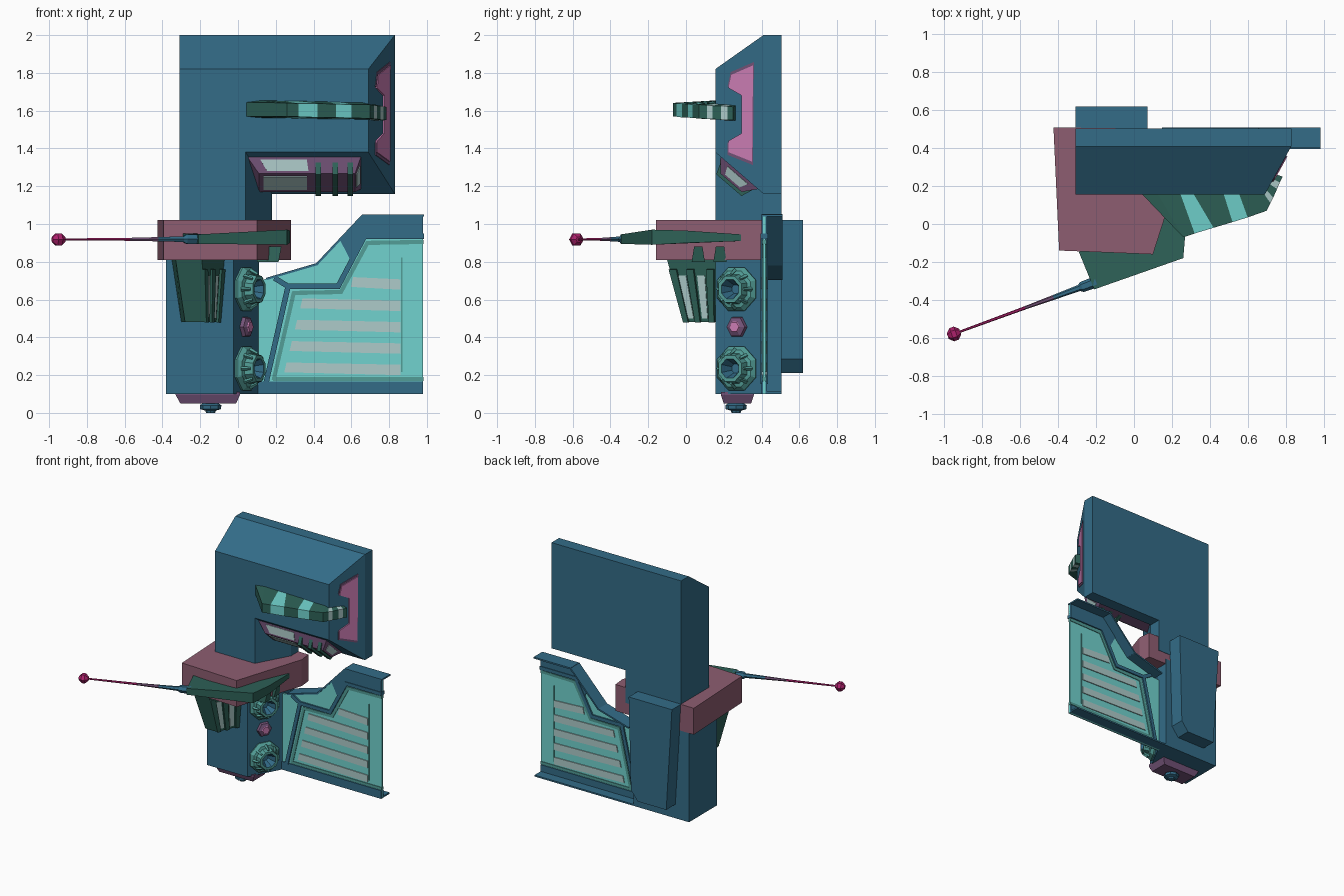
import bpy, bmesh, math
from mathutils import Vector as V

if "Cube" in bpy.data.objects:
    bpy.data.objects.remove(bpy.data.objects["Cube"])

def material(name, *rgb):
    m = bpy.data.materials.new(name)
    m.use_nodes = True
    m.diffuse_color = (*rgb, 1)
    m.node_tree.nodes["Principled BSDF"].inputs["Base Color"].default_value = (*rgb, 1)
    return m

BLUE = material("steel blue", .033, .15, .245)
MAUVE = material("mauve", .27, .11, .165)
GREEN = material("dark green", .027, .12, .095)
TEAL = material("bright teal", .165, .65, .62)
SEA = material("sea green", .085, .34, .31)
PURPLE = material("dusky purple", .17, .085, .185)
PINK = material("pink", .62, .21, .47)
GREY = material("pale grey", .42, .6, .59)
MAGENTA = material("magenta", .42, .015, .15)

def build(name, parts, *mats, bands=()):
    """Each part is a list of rings lofted into a closed solid; bands colours the loft steps."""
    bm = bmesh.new()
    for rings in parts:
        vs = [[bm.verts.new(p) for p in r] for r in rings]
        n = len(vs[0])
        for i, (a, b) in enumerate(zip(vs, vs[1:])):
            for k in range(n):
                f = bm.faces.new((a[k], a[(k + 1) % n], b[(k + 1) % n], b[k]))
                f.material_index = bands[i] if bands else 0
        bm.faces.new(vs[0][::-1])
        bm.faces.new(vs[-1]).material_index = bands[-1] if bands else 0
    bmesh.ops.recalc_face_normals(bm, faces=bm.faces)
    me = bpy.data.meshes.new(name)
    bm.to_mesh(me)
    bm.free()
    for m in mats:
        me.materials.append(m)
    ob = bpy.data.objects.new(name, me)
    bpy.context.collection.objects.link(ob)
    return ob

def flat_y(pts, y):
    return [(x, y, z) for x, z in pts]

def flat_z(pts, z):
    return [(x, y, z) for x, y in pts]

def circle(c, axis, r, n, phase=0):
    axis = V(axis).normalized()
    u = axis.cross(V((0, 0, 1))) if abs(axis.z) < .9 else V((1, 0, 0))
    u.normalize()
    w = axis.cross(u)
    angles = [(k + phase) * math.tau / n for k in range(n)]
    return [V(c) + r * (u * math.cos(a) + w * math.sin(a)) for a in angles]

def patch(quad, u0, u1, v0, v1, t):
    """Thin plate lying on part of a quad given by its four corners."""
    a, b, c, d = map(V, quad)
    at = lambda u, v: a.lerp(b, u).lerp(d.lerp(c, u), v)
    n = (c - a).cross(d - b).normalized() * t
    ps = [at(u0, v0), at(u1, v0), at(u1, v1), at(u0, v1)]
    return [[p - n for p in ps], [p + n for p in ps]]

def strips(path, w, y0, y1):
    """Bars along a path in the xz plane."""
    out = []
    for p, q in zip(path, path[1:]):
        p, q = V(p), V(q)
        d = (q - p).normalized() * w / 2
        s = V((-d.y, d.x))
        pts = [p - d * .6 + s, q + d * .6 + s, q + d * .6 - s, p - d * .6 - s]
        out.append([flat_y(pts, y0), flat_y(pts, y1)])
    return out

# Head with chamfered front and neck
head_front = [(-.31, 1.82), (.69, 1.82), (.69, 1.38), (.04, 1.38), (.04, .9), (-.31, .9)]
head_back = [(-.31, 2), (.83, 2), (.83, 1.16), (.18, 1.16), (.18, .9), (-.31, .9)]
build("head", [[flat_y(head_front, .155), flat_y(head_back, .41), flat_y(head_back, .505)]], BLUE)

# Collar
collar = [(-.425, .51), (-.395, -.14), (.1, -.16), (.28, .4), (.27, .5)]
build("collar", [[flat_z(collar, .81), flat_z(collar, 1.02)]], MAUVE)

# Lower body with angled side
body = [(-.38, .155), (-.025, .155), (.11, .41), (.11, .505), (-.38, .505)]
build("lower_body", [[flat_z(body, .1), flat_z(body, .85)]], BLUE)

# Back pack, narrower at the foot
pack = [(-.31, 1.02), (.07, 1.02), (.05, .285), (-.01, .21), (-.26, .21)]
build("back_pack", [[flat_y(pack, .49), flat_y(pack, .62)]], BLUE)

# Side visor bracket on the head chamfer
visor = [(.355, 1.84), (.24, 1.79), (.225, 1.72), (.295, 1.68),
         (.295, 1.48), (.225, 1.44), (.225, 1.38), (.35, 1.33)]
def on_chamfer(scale, lift):
    pts = [(.29 + (y - .29) * scale, 1.585 + (z - 1.585) * scale) for y, z in visor]
    return [[(.69 + (y - .155) * .549 + o, y, z) for y, z in pts] for o in (-.01, lift)]
build("visor_rim", [on_chamfer(1.07, .004)], PURPLE)
build("visor", [on_chamfer(1, .009)], PINK)

# Brow guard wrapping the head corner: inner point, outer point, coloured bands
stations = [((.06, .22), (.04, .16)), ((.1, .2), (.26, -.07)), ((.23, .2), (.32, -.05)),
            ((.29, .2), (.42, -.02)), ((.46, .2), (.52, .01)), ((.54, .2), (.6, .035)),
            ((.64, .2), (.7, .07)), ((.65, .21), (.72, .11)), ((.66, .22), (.735, .14)),
            ((.67, .24), (.755, .185)), ((.68, .26), (.77, .22)), ((.69, .28), (.785, .25))]
rings = []
for i, (a, b) in enumerate(stations):
    z, h = 1.612 - .002 * i, .042 - .001 * (i % 3)
    rings.append([(*a, z - h - .008), (*b, z - h), (*b, z + h - .01), (*a, z + h + .006)])
build("brow_guard", [rings], GREEN, TEAL, GREY, bands=[0, 0, 1, 0, 1, 0, 0, 2, 0, 2, 0])

# Jaw box on the slanted underside of the head
def jaw(x, v, n):
    return V((x, .2825 + .757 * v - .653 * n, 1.27 - .653 * v - .757 * n))
def jaw_rect(x0, x1, v, n):
    return [jaw(x0, -v, n), jaw(x1, -v, n), jaw(x1, v, n), jaw(x0, v, n)]
low, high = jaw_rect(.05, .65, .13, 0), jaw_rect(.11, .62, .075, .068)
build("jaw", [[low, high]], PURPLE)
build("jaw_windows", [patch((low[0], low[1], high[1], high[0]), .1, .52, .15, .85, .004),
                      patch(high, .05, .5, .15, .85, .004),
                      patch((low[1], low[2], high[2], high[1]), .2, .8, .2, .8, .004)], GREY)
rib = [(-.12, 0), (-.088, .085), (.088, .085), (.12, 0)]
build("jaw_ribs", [[[jaw(x + s, *p) for p in rib] for s in (-.014, .014)]
                   for x in (.425, .515, .595)], GREEN)

# Wide guard plate around the collar
guard = [(-.29, -.15, .91, .95), (-.21, -.345, .895, .945), (.26, -.18, .89, .97),
         (.275, 0, .9, .965), (.25, .29, .91, .945), (-.1, .1, .91, .95)]
build("collar_guard", [[[(x, y, a) for x, y, a, b in guard],
                        [(x, y, b) for x, y, a, b in guard]]], GREEN)
build("collar_tabs", [[flat_z([(.1, y - r), (x, y - r), (x, y + r), (.1, y + r)], z)
                       for z, x, r in ((.8, .215, .035), (.88, .23, .022))]
                      for y in (.065, .18)], GREEN)

# Antenna with a faceted tip
root, tip = V((-.2, -.305, .92)), V((-.95, -.58, .918))
aim = tip - root
steps = [(0, .03), (.1, .028), (.12, .017), (.3, .013), (.5, .009), (.97, .006)]
build("antenna", [[circle(root.lerp(tip, t), aim, r, 6) for t, r in steps]],
      BLUE, PURPLE, MAGENTA, bands=[0, 0, 0, 1, 2])
build("antenna_tip", [[circle(tip + aim.normalized() * d, aim, r, 6)
                       for d, r in ((-.035, .016), (-.012, .037), (.012, .037), (.035, .016))]], MAGENTA)

# Front pouch with ribs and pale slots on its side
pouch_top = flat_z([(-.35, .16), (-.33, -.1), (-.19, -.1), (-.07, .16)], .81)
pouch_low = flat_z([(-.3, .16), (-.28, -.01), (-.18, -.01), (-.1, .16)], .48)
build("pouch", [[pouch_low, pouch_top]], GREEN)
side = (pouch_low[2], pouch_low[3], pouch_top[3], pouch_top[2])
build("pouch_slots", [patch(side, u, u + .17, .06, .75, .004) for u in (.16, .58)], GREY)
build("pouch_ribs", [patch(side, u, u + .16, 0, .85, .014) for u in (0, .37, .8)], GREEN)

# Nozzles and centre lamp on the angled side of the body
out = V((.883, -.468, 0))
def socket(z):
    return V((.037, .272, z))
profile = [(-.01, .12), (.012, .125), (.035, .105), (.04, .085), (.085, .075), (.085, .055), (.02, .025)]
for name, z in (("upper_nozzle", .655), ("lower_nozzle", .235)):
    build(name, [[circle(socket(z) + out * d, out, r, 8, .5) for d, r in profile]],
          SEA, BLUE, bands=[0, 0, 0, 0, 0, 1])
    spokes = []
    for k in range(8):
        a = socket(z) + out * .03
        p, q = circle(a, out, .1, 8)[k], circle(a + out * .045, out, .078, 8)[k]
        spokes.append([circle(p, q - p, .012, 4), circle(q, q - p, .008, 4)])
    build(name + "_fins", spokes, SEA)
build("centre_lamp", [[circle(socket(.455) + out * d, out, r, 6)
                       for d, r in ((-.01, .062), (.02, .055), (.03, .032), (.036, .028))]],
      PURPLE, PINK, bands=[0, 0, 1])

# Foot and bottom knob
def rect(x0, x1, y0, y1, z):
    return flat_z([(x0, y0), (x1, y0), (x1, y1), (x0, y1)], z)
build("foot", [[rect(-.33, .01, .185, .36, .11), rect(-.33, .01, .185, .36, .095),
                rect(-.305, -.01, .2, .345, .05)]], PURPLE)
build("bottom_knob", [[circle((-.145, .265, z), (0, 0, 1), r, 8)
                       for z, r in ((.055, .035), (.04, .057), (.02, .055), (.012, .028), (0, .024))]], BLUE)

# Wing: thin web, flanges turned to the back, ridges and slats on both faces
edge = [(.1, .7), (.153, .71), (.417, .787), (.66, 1.045), (.98, 1.045)]
build("wing_web", [[flat_y(edge + [(.98, .1), (.1, .1)], y) for y in (.407, .421)]], TEAL)
build("wing_flanges", strips(edge[1:], .012, .4, .51) + strips([(.1, .106), (.975, .106)], .012, .4, .505), BLUE)
top_band = [(.66, 1.045), (.98, 1.045), (.98, .935), (.67, .935), (.6, .8), (.54, .915)]
low_band = [(.1, .1), (.98, .1), (.98, .165), (.1, .165)]
build("wing_bands", [[flat_y(p, y) for y in (.4, .428)] for p in (top_band, low_band)], BLUE)
ridge = [(.2, .71), (.265, .67), (.53, .67), (.67, .935), (.975, .935)]
build("wing_ridges", strips(ridge, .028, .395, .433) + strips([(.265, .67), (.15, .165)], .028, .395, .433), BLUE)
inner = [(.19, .18), (.295, .635), (.545, .64), (.685, .9), (.975, .905)]
build("wing_panel_edge", strips(inner, .022, .402, .426) + strips([(.19, .18), (.975, .18)], .02, .402, .426)
      + strips([(.868, .22), (.868, .82)], .008, .402, .426), SEA)
slats = []
for i in range(5):
    z, x = .235 + .113 * i, .245 + .028 * i + (.24 if i == 4 else 0)
    p = [(x, z - .02), (.86, z - .035), (.86, z + .02), (x + .012, z + .032)]
    slats.append([flat_y(p, .4), flat_y(p, .428)])
build("wing_slats", slats, GREY)
